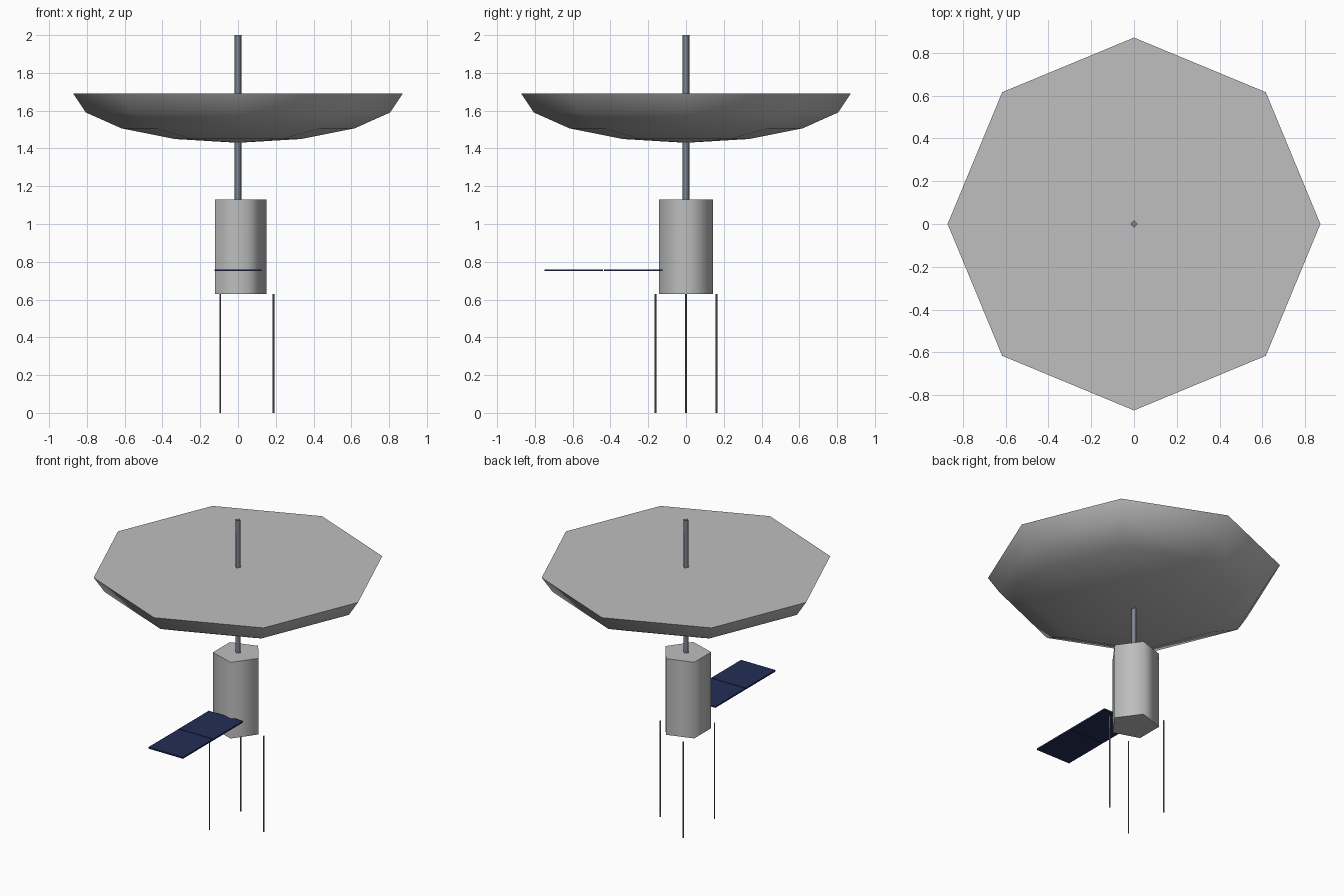
import bpy, bmesh
from math import cos, sin, tau, radians
from mathutils import Matrix

cube = bpy.data.objects.get("Cube")
if cube:
    bpy.data.objects.remove(cube, do_unlink=True)


def material(name, rgb):
    m = bpy.data.materials.new(name)
    m.use_nodes = True
    m.diffuse_color = (*rgb, 1)
    m.node_tree.nodes["Principled BSDF"].inputs["Base Color"].default_value = (*rgb, 1)
    return m


shell_grey = material("shell_grey", (0.51, 0.52, 0.51))
rod_grey = material("steel_grey", (0.21, 0.23, 0.28))
leg_grey = material("leg_grey", (0.17, 0.19, 0.18))
panel_blue = material("panel_navy", (0.016, 0.027, 0.09))


def finish(name, bm, mat, smooth):
    """Turn a bmesh into an object; smooth(face) picks the smooth faces."""
    bmesh.ops.recalc_face_normals(bm, faces=bm.faces)
    bm.normal_update()
    for f in bm.faces:
        f.smooth = smooth(f)
    mesh = bpy.data.meshes.new(name)
    bm.to_mesh(mesh)
    bm.free()
    mesh.materials.append(mat)
    obj = bpy.data.objects.new(name, mesh)
    bpy.context.collection.objects.link(obj)
    return obj


def prism(name, sides, radius, z0, z1, mat, x=0, y=0):
    """Upright prism with a corner on +x, smooth walls and flat caps."""
    bm = bmesh.new()
    base = [bm.verts.new((x + radius * cos(tau * i / sides),
                          y + radius * sin(tau * i / sides), z0)) for i in range(sides)]
    bottom = bm.faces.new(base)
    top = bmesh.ops.extrude_face_region(bm, geom=[bottom], use_keep_orig=True)["geom"]
    bmesh.ops.translate(bm, vec=(0, 0, z1 - z0),
                        verts=[v for v in top if isinstance(v, bmesh.types.BMVert)])
    return finish(name, bm, mat, lambda f: abs(f.normal.z) < 0.5)


# Body and mast
prism("body", 5, 0.15, 0.63, 1.13, shell_grey)
prism("mast", 4, 0.0175, 1.13, 2.0, rod_grey)

# Three thin antenna legs around the body
for i, label in enumerate(("left", "back", "front")):
    a = tau * i / 3
    prism(label + "_leg", 4, 0.005, 0, 0.63, leg_grey, 0.1875 * cos(a), 0.1875 * sin(a))

# Dish: lower half of a squashed low-poly sphere, closed by a flat lid
bm = bmesh.new()
bmesh.ops.create_uvsphere(bm, u_segments=8, v_segments=8, radius=1)
bmesh.ops.delete(bm, geom=[v for v in bm.verts if v.co.z > 0.01], context="VERTS")
bmesh.ops.holes_fill(bm, edges=[e for e in bm.edges if e.is_boundary], sides=0)
bmesh.ops.scale(bm, vec=(0.872, 0.872, 0.26), verts=bm.verts)
bmesh.ops.translate(bm, vec=(0, 0, 1.69), verts=bm.verts)
finish("dish", bm, shell_grey, lambda f: f.normal.z < 0.5)

# Two solar panels reaching forward, split by a narrow gap
for label, y in (("inner", -0.28), ("outer", -0.595)):
    bm = bmesh.new()
    bmesh.ops.create_cube(bm, size=1, matrix=Matrix.Translation((0, y, 0.755))
                          @ Matrix.Diagonal((0.25, 0.31, 0.01, 1)))
    finish(label + "_solar_panel", bm, panel_blue, lambda f: False)
